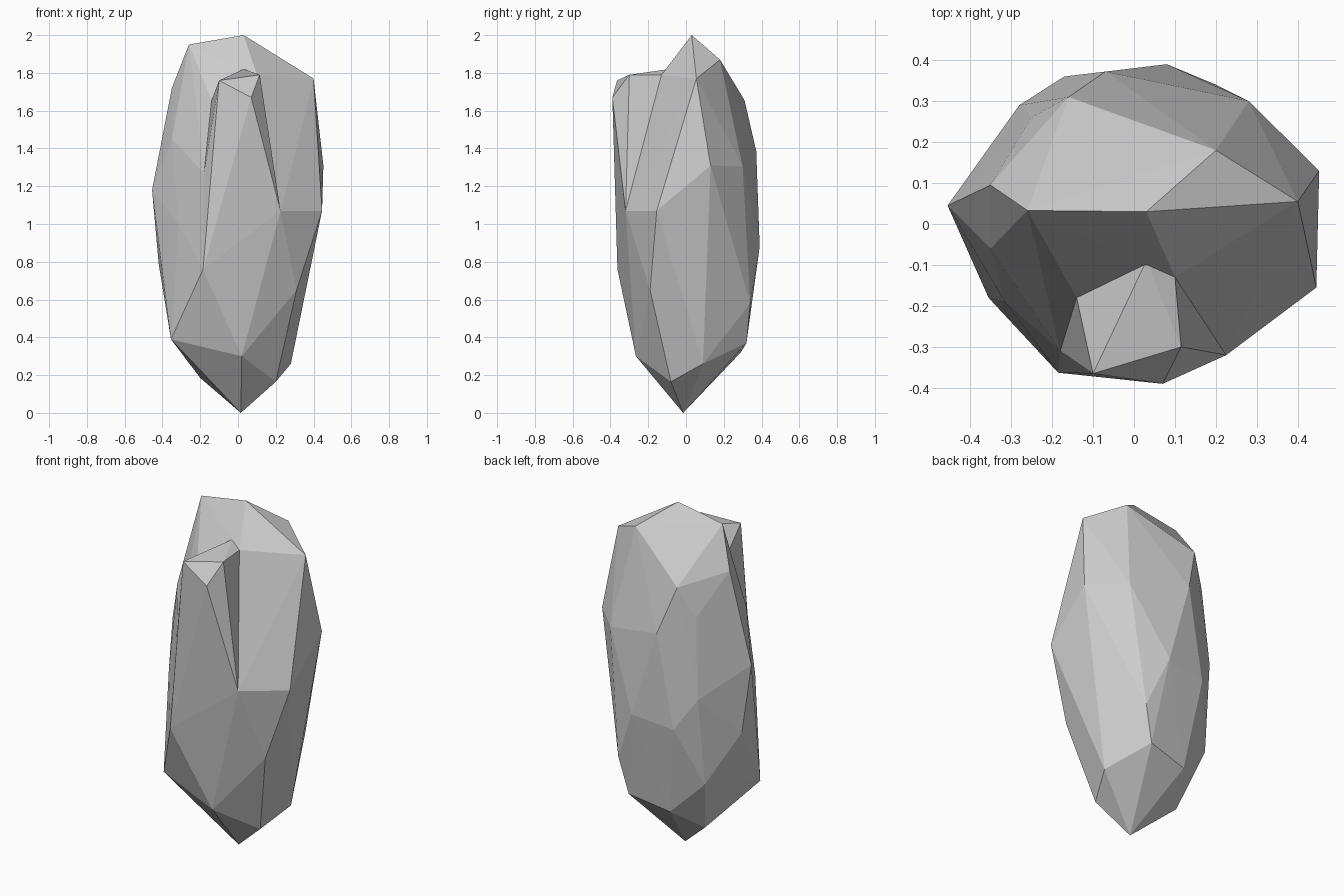
import bpy, bmesh


def faceted_stone(name, bands):
    """Wrap flat facets around a stack of rough cross-sections."""
    bm = bmesh.new()
    for band in bands:
        for p in band:
            bm.verts.new(p)
    bmesh.ops.convex_hull(bm, input=bm.verts[:])
    # remove corners that fell inside the stone
    loose = [v for v in bm.verts if not v.link_faces]
    bmesh.ops.delete(bm, geom=loose, context='VERTS')
    bmesh.ops.recalc_face_normals(bm, faces=bm.faces[:])
    mesh = bpy.data.meshes.new(name)
    bm.to_mesh(mesh)
    bm.free()
    obj = bpy.data.objects.new(name, mesh)
    bpy.context.collection.objects.link(obj)
    return obj


# cross-sections of the main stone, bottom to top
tip = [(0.015, -0.015, 0.0), (0.20, -0.08, 0.165), (-0.20, 0.11, 0.185)]
base = [(0.28, 0.09, 0.26), (0.02, -0.265, 0.30), (-0.10, 0.29, 0.32),
        (0.147, 0.32, 0.37), (-0.355, -0.18, 0.39)]
lower = [(-0.29, 0.24, 0.51), (-0.222, -0.267, 0.55), (0.20, 0.34, 0.58),
         (0.31, -0.19, 0.65), (-0.185, -0.363, 0.76), (-0.42, 0.083, 0.79)]
middle = [(-0.17, 0.36, 0.845), (0.08, 0.39, 0.88), (-0.315, -0.19, 1.0),
          (-0.28, 0.29, 1.02), (0.225, -0.32, 1.07), (0.445, -0.155, 1.07),
          (0.43, -0.03, 1.08), (-0.455, 0.045, 1.18)]
upper = [(-0.18, -0.31, 1.27), (0.28, 0.30, 1.305), (0.452, 0.13, 1.31),
         (-0.07, 0.372, 1.385), (-0.35, -0.06, 1.45), (-0.25, 0.26, 1.485),
         (0.40, 0.01, 1.50), (0.33, 0.17, 1.58)]
crown = [(-0.14, -0.18, 1.655), (-0.16, 0.31, 1.655), (-0.35, 0.095, 1.72),
         (0.40, 0.055, 1.77), (0.10, -0.13, 1.79), (0.03, -0.09, 1.82),
         (0.20, 0.18, 1.87), (-0.26, 0.033, 1.95), (0.03, 0.03, 2.0)]
faceted_stone("main_stone", [tip, base, lower, middle, upper, crown])

# raised slab on the front, separated from the crown by notches
slab_foot = [(0.02, -0.265, 0.30), (-0.185, -0.363, 0.76),
             (0.225, -0.32, 1.07), (-0.18, -0.31, 1.27)]
slab_top = [(-0.14, -0.18, 1.655), (0.07, -0.39, 1.67), (-0.10, -0.365, 1.76),
            (0.115, -0.30, 1.79), (0.10, -0.13, 1.79), (0.03, -0.09, 1.82)]
faceted_stone("front_slab", [slab_foot, slab_top])
